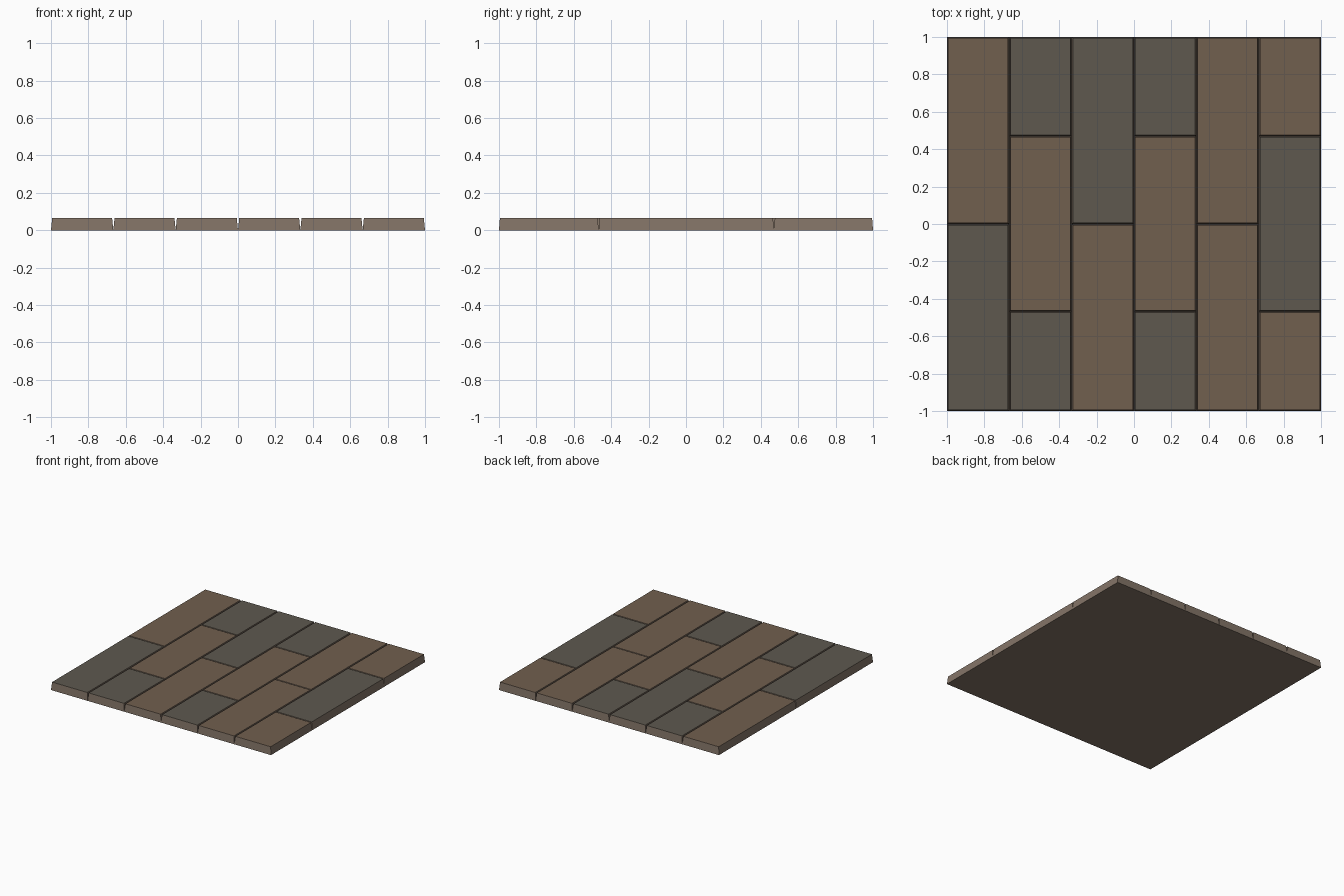
import bpy, bmesh

if "Cube" in bpy.data.objects:
    bpy.data.objects.remove(bpy.data.objects["Cube"])

HEIGHT = 0.065
INSET_X, INSET_Y = 0.0065, 0.005
COL_W = 2 / 6


def material(name, rgb):
    m = bpy.data.materials.new(name)
    m.diffuse_color = (*rgb, 1)
    m.use_nodes = True
    m.node_tree.nodes["Principled BSDF"].inputs["Base Color"].default_value = m.diffuse_color
    return m


SIDE = material("cut_edge", (0.23, 0.175, 0.135))
TOPS = {"B": material("brown_wood", (0.165, 0.115, 0.077)),
        "G": material("grey_wood", (0.112, 0.099, 0.078))}


def plank(name, x0, x1, y0, y1, top):
    """Board that tapers slightly towards its top, leaving V-shaped seams."""
    bm = bmesh.new()
    bmesh.ops.create_cube(bm, size=1)
    for v in bm.verts:
        up = v.co.z > 0
        ix, iy = (INSET_X, INSET_Y) if up else (0, 0)
        v.co = (x1 - ix if v.co.x > 0 else x0 + ix,
                y1 - iy if v.co.y > 0 else y0 + iy,
                HEIGHT if up else 0)
    bm.normal_update()
    for f in bm.faces:
        f.material_index = 1 if f.normal.z > 0.9 else 0
    me = bpy.data.meshes.new(name)
    bm.to_mesh(me)
    bm.free()
    me.materials.append(SIDE)
    me.materials.append(TOPS[top])
    bpy.context.collection.objects.link(bpy.data.objects.new(name, me))


# Wood tone of each board, front to back, per column from left to right
layout = ["GB", "GBG", "BG", "GBG", "BB", "BGB"]
splits = {2: [-1, 0, 1], 3: [-1, -0.467, 0.47, 1]}

for c, tones in enumerate(layout):
    ys = splits[len(tones)]
    x0 = -1 + c * COL_W
    for r, tone in enumerate(tones):
        plank(f"floor_plank_{c + 1}_{r + 1}", x0, x0 + COL_W, ys[r], ys[r + 1], tone)
